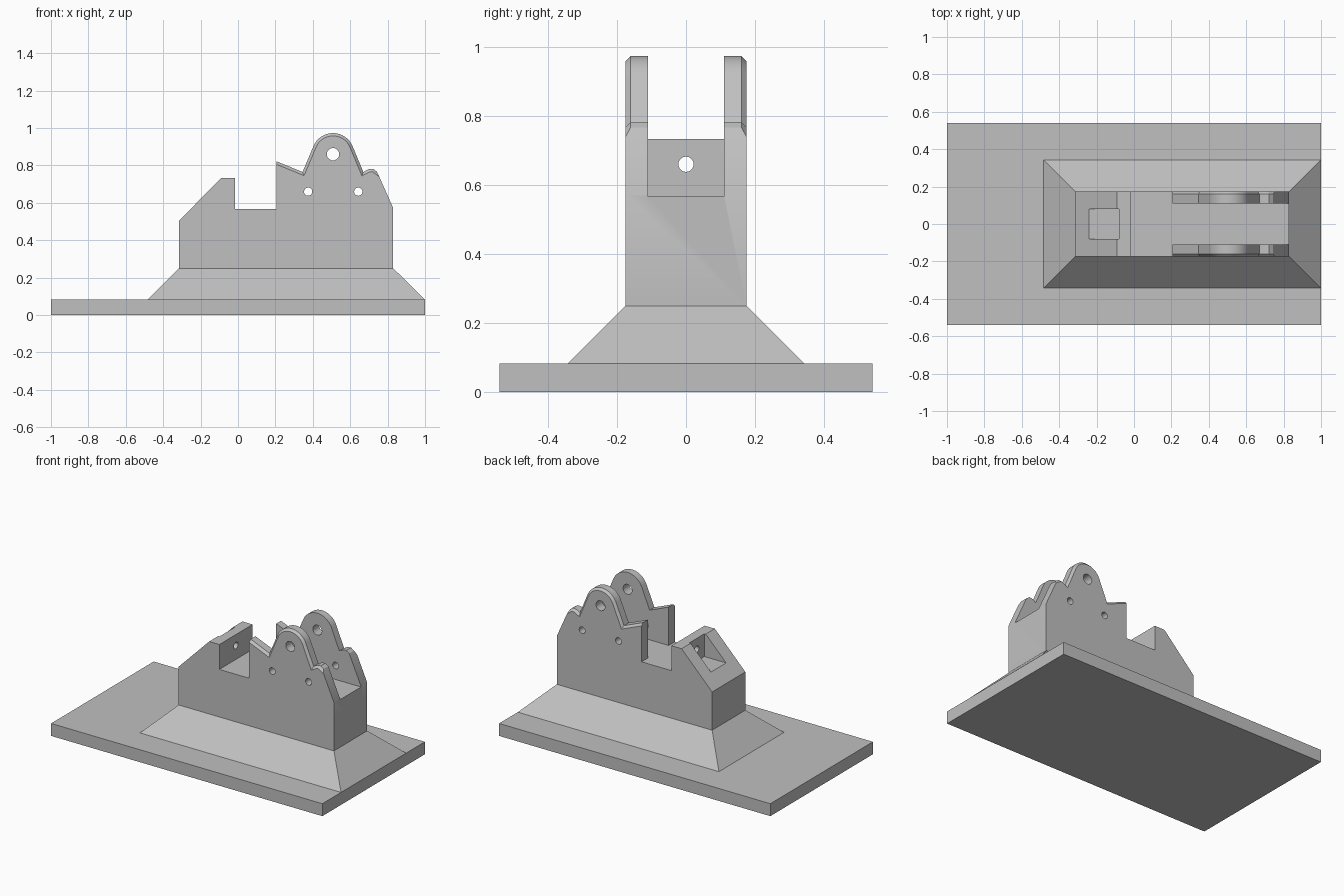
import bpy, bmesh
from math import cos, sin, radians
from mathutils import Vector, Matrix

cube = bpy.data.objects.get("Cube")
if cube:
    bpy.data.objects.remove(cube, do_unlink=True)

grey = bpy.data.materials.new("plain_grey")
grey.use_nodes = True
colour = (0.53, 0.53, 0.53, 1)
grey.diffuse_color = colour
grey.node_tree.nodes["Principled BSDF"].inputs["Base Color"].default_value = colour


def finish(name, bm):
    bmesh.ops.recalc_face_normals(bm, faces=bm.faces)
    mesh = bpy.data.meshes.new(name)
    bm.to_mesh(mesh)
    bm.free()
    mesh.materials.append(grey)
    obj = bpy.data.objects.new(name, mesh)
    bpy.context.collection.objects.link(obj)
    return obj


def prism(points, start, depth):
    """Extrude a closed outline, given as 3D points, along a vector."""
    bm = bmesh.new()
    face = bm.faces.new([bm.verts.new(Vector(p) + Vector(start)) for p in points])
    new = bmesh.ops.extrude_face_region(bm, geom=[face])["geom"]
    bmesh.ops.translate(bm, vec=depth, verts=[v for v in new if isinstance(v, bmesh.types.BMVert)])
    return bm


def rect(x0, x1, y):
    return [(x0, -y, 0), (x1, -y, 0), (x1, y, 0), (x0, y, 0)]


def rod(name, radius, length, axis, centre):
    bm = bmesh.new()
    turn = Matrix.Rotation(radians(90), 4, axis)
    bmesh.ops.create_cone(bm, cap_ends=True, segments=32, radius1=radius, radius2=radius,
                          depth=length, matrix=Matrix.Translation(centre) @ turn)
    return finish(name, bm)


# Base plate
finish("base_plate", prism(rect(-1, 1, 0.54), (0, 0, 0), (0, 0, 0.083)))

# Sloping skirt
bm = bmesh.new()
low = [bm.verts.new((x, y, 0.083)) for x, y, _ in rect(-0.483, 1, 0.343)]
high = [bm.verts.new((x, y, 0.25)) for x, y, _ in rect(-0.315, 0.83, 0.175)]
bm.faces.new(low)
bm.faces.new(high)
for i in range(4):
    j = (i + 1) % 4
    bm.faces.new((low[i], low[j], high[j], high[i]))
finish("skirt", bm)

# Bracket side outline: sloped block, shoulder, round ear, small bump
outline = [(-0.315, 0.25), (-0.315, 0.505), (-0.09, 0.733), (0.08, 0.733),
           (0.08, 0.874), (0.345, 0.765)]
for i in range(25):
    a = radians(157 - 134 * i / 24)
    outline.append((0.508 + 0.113 * cos(a), 0.86 + 0.113 * sin(a)))
outline += [(0.67, 0.765), (0.698, 0.78), (0.722, 0.782), (0.743, 0.767),
            (0.83, 0.572), (0.83, 0.25)]
bm = prism([(x, 0, z) for x, z in outline], (0, -0.175, 0), (0, 0.35, 0))

# Chamfer on the outer top edges of the ears
edges = [e for e in bm.edges
         if abs(e.verts[0].co.y - e.verts[1].co.y) < 0.01
         and all(v.co.z > 0.75 and v.co.x > 0.05 for v in e.verts)]
bmesh.ops.bevel(bm, geom=edges, offset=0.015, offset_type='OFFSET', segments=1,
                profile=0.5, affect='EDGES', clamp_overlap=False)
bracket = finish("bracket", bm)

# Cutters: cross notch with lengthwise slot, pocket, pin holes
tee = [(-0.015, -1, 0), (0.205, -1, 0), (0.205, -0.11, 0), (2, -0.11, 0),
       (2, 0.11, 0), (0.205, 0.11, 0), (0.205, 1, 0), (-0.015, 1, 0)]
cutters = [
    finish("slot_cutter", prism(tee, (0, 0, 0.567), (0, 0, 1))),
    finish("pocket_cutter", prism(rect(-0.3, -0.08, 0.08), (0, 0, 0.581), (0, 0, 1))),
    rod("cord_hole_cutter", 0.022, 0.2, 'Y', (-0.05, 0, 0.66)),
    rod("pivot_hole_cutter", 0.033, 1, 'X', (0.508, 0, 0.86)),
]
for x in (0.375, 0.643):
    cutters.append(rod("pin_hole_cutter", 0.022, 1, 'X', (x, 0, 0.66)))

bpy.ops.object.select_all(action='DESELECT')
bracket.select_set(True)
bpy.context.view_layer.objects.active = bracket
for cutter in cutters:
    cutter.hide_render = True
    mod = bracket.modifiers.new("cut", 'BOOLEAN')
    mod.operation = 'DIFFERENCE'
    mod.solver = 'EXACT'
    mod.object = cutter
    bpy.ops.object.modifier_apply(modifier=mod.name)
    bpy.data.objects.remove(cutter, do_unlink=True)

bpy.ops.object.shade_smooth_by_angle(angle=radians(25))
